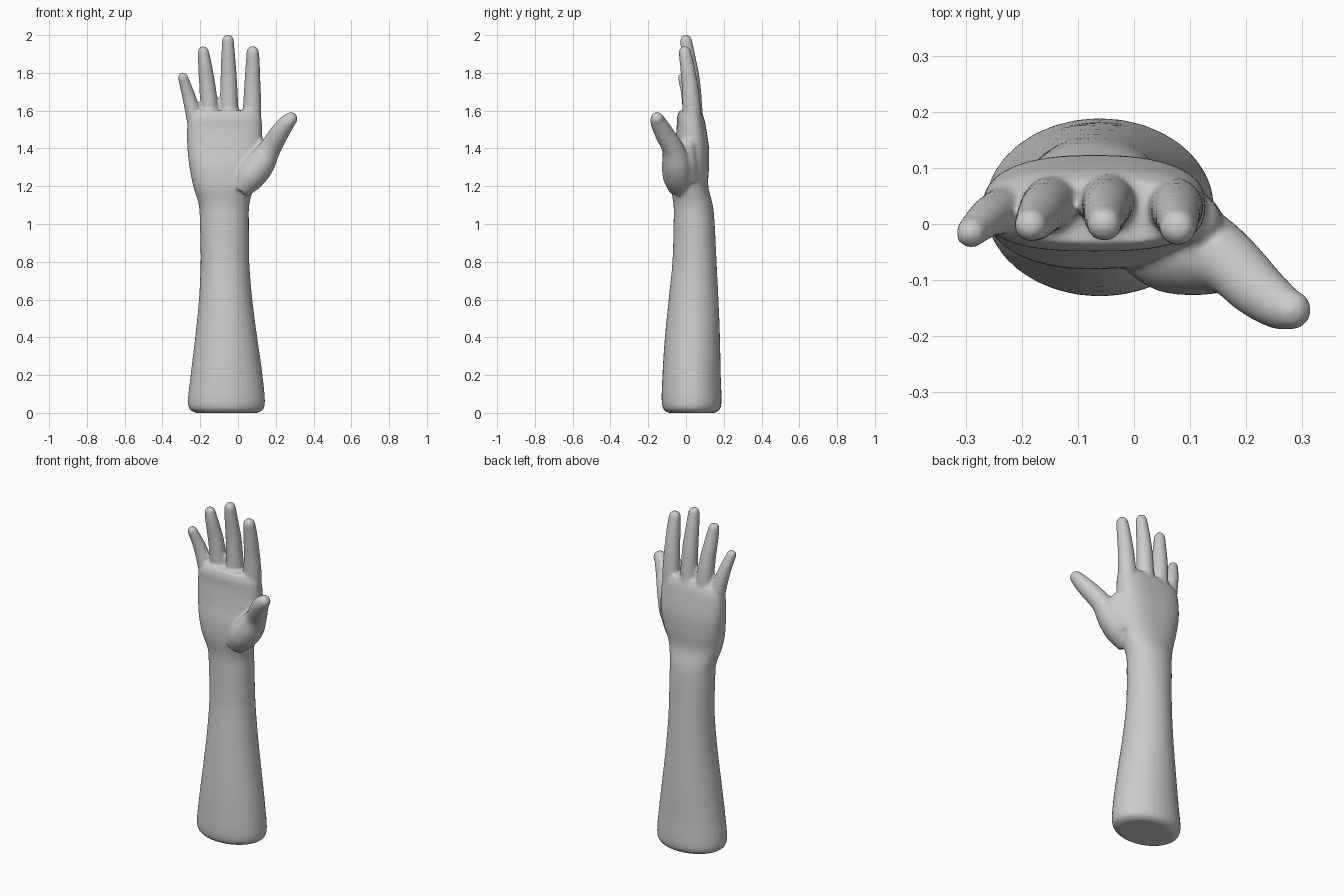
import bpy, bmesh, math
from mathutils import Vector

SEG = 32
bm = bmesh.new()


def spline(keys, steps=5):
    """Catmull-Rom interpolation through rows of numbers."""
    out = []
    n = len(keys)
    for i in range(n - 1):
        p0, p1, p2, p3 = (keys[min(max(i + k, 0), n - 1)] for k in (-1, 0, 1, 2))
        for s in range(steps):
            t = s / steps
            out.append([0.5 * (2 * b + (c - a) * t + (2 * a - 5 * b + 4 * c - d) * t ** 2
                        + (3 * b - a - 3 * c + d) * t ** 3)
                        for a, b, c, d in zip(p0, p1, p2, p3)])
    return out + [list(keys[-1])]


def loft(rings):
    """Skin closed rings of points and cap both ends."""
    loops = [[bm.verts.new(p) for p in r] for r in rings]
    for a, b in zip(loops, loops[1:]):
        for i in range(SEG):
            j = (i + 1) % SEG
            bm.faces.new((a[i], a[j], b[j], b[i]))
    bm.faces.new(loops[0][::-1])
    bm.faces.new(loops[-1])


def power(v, e):
    return math.copysign(abs(v) ** e, v)


def trunk(keys):
    """Upright form from rows of z, x min, x max, y min, y max, roundness."""
    rings = []
    for z, x0, x1, y0, y1, e in spline(keys):
        ring = []
        for i in range(SEG):
            a = 2 * math.pi * i / SEG
            ring.append(((x0 + x1) / 2 + (x1 - x0) / 2 * power(math.cos(a), e),
                         (y0 + y1) / 2 + (y1 - y0) / 2 * power(math.sin(a), e), z))
        rings.append(ring)
    loft(rings)


def digit(keys):
    """Round-tipped finger from rows of x, y, z, radius; the last row is the tip."""
    rows = spline(keys)
    tip, prev = Vector(rows[-1][:3]), Vector(rows[-3][:3])
    axis, r = (tip - prev).normalized(), rows[-1][3]
    for k in range(1, 7):                       # rounded fingertip
        a = k / 6 * 1.45
        rows.append([*(tip + axis * r * math.sin(a)), r * math.cos(a)])
    rings = []
    for k, row in enumerate(rows):
        a = Vector(rows[max(k - 1, 0)][:3])
        b = Vector(rows[min(k + 1, len(rows) - 1)][:3])
        d = (b - a).normalized()
        u = Vector((0, 1, 0)).cross(d).normalized()
        v = d.cross(u)
        c = Vector(row[:3])
        rings.append([c + (u * math.cos(t) + v * math.sin(t)) * row[3]
                      for t in (2 * math.pi * i / SEG for i in range(SEG))])
    loft(rings)


# forearm, wrist and palm
trunk([(0.00, -0.225, 0.105, -0.095, 0.155, 1.0),
       (0.04, -0.265, 0.142, -0.127, 0.187, 1.0),
       (0.20, -0.251, 0.130, -0.125, 0.184, 1.0),
       (0.40, -0.227, 0.102, -0.112, 0.180, 1.0),
       (0.60, -0.207, 0.076, -0.092, 0.172, 1.0),
       (0.80, -0.198, 0.060, -0.072, 0.162, 1.0),
       (1.00, -0.202, 0.058, -0.066, 0.152, 0.97),
       (1.10, -0.208, 0.060, -0.066, 0.142, 0.95),
       (1.20, -0.237, 0.085, -0.080, 0.118, 0.90),
       (1.30, -0.257, 0.115, -0.078, 0.122, 0.82),
       (1.40, -0.268, 0.128, -0.062, 0.122, 0.78),
       (1.50, -0.270, 0.128, -0.050, 0.108, 0.76),
       (1.56, -0.262, 0.124, -0.048, 0.096, 0.76),
       (1.60, -0.225, 0.110, -0.036, 0.078, 0.80)])

# little, ring, middle and index fingers
digit([(-0.205, 0.030, 1.46, 0.050), (-0.232, 0.024, 1.57, 0.043),
       (-0.262, 0.010, 1.68, 0.035), (-0.291, -0.016, 1.775, 0.027)])
digit([(-0.140, 0.035, 1.48, 0.054), (-0.150, 0.035, 1.60, 0.049),
       (-0.163, 0.024, 1.74, 0.043), (-0.176, 0.006, 1.85, 0.036),
       (-0.184, -0.002, 1.912, 0.030)])
digit([(-0.046, 0.040, 1.48, 0.056), (-0.047, 0.038, 1.60, 0.050),
       (-0.049, 0.030, 1.76, 0.044), (-0.052, 0.012, 1.89, 0.037),
       (-0.053, 0.000, 1.972, 0.031)])
digit([(0.062, 0.032, 1.48, 0.056), (0.074, 0.030, 1.60, 0.050),
       (0.076, 0.022, 1.72, 0.044), (0.078, 0.006, 1.84, 0.038),
       (0.078, -0.006, 1.910, 0.033)])

# thumb and its fleshy base
digit([(0.010, -0.035, 1.18, 0.055), (0.062, -0.042, 1.25, 0.080),
       (0.118, -0.050, 1.32, 0.078), (0.170, -0.070, 1.40, 0.058),
       (0.218, -0.115, 1.48, 0.051), (0.258, -0.145, 1.535, 0.043),
       (0.280, -0.153, 1.557, 0.036)])

# web between thumb and index finger
digit([(0.050, 0.015, 1.24, 0.060), (0.095, 0.000, 1.33, 0.062),
       (0.110, 0.008, 1.41, 0.045)])

bmesh.ops.recalc_face_normals(bm, faces=bm.faces[:])
mesh = bpy.data.meshes.new("hand_and_forearm")
bm.to_mesh(mesh)
bm.free()

# one plain surface colour
mat = bpy.data.materials.new("light grey")
mat.diffuse_color = (0.6, 0.6, 0.6, 1)
mesh.materials.append(mat)

# fuse the parts into a single soft skin
arm = bpy.data.objects.new("hand_and_forearm", mesh)
bpy.context.collection.objects.link(arm)
fuse = arm.modifiers.new("fuse", 'REMESH')
fuse.mode = 'VOXEL'
fuse.voxel_size = 0.008
fuse.use_smooth_shade = True
soften = arm.modifiers.new("soften", 'SMOOTH')
soften.factor = 0.5
soften.iterations = 8
